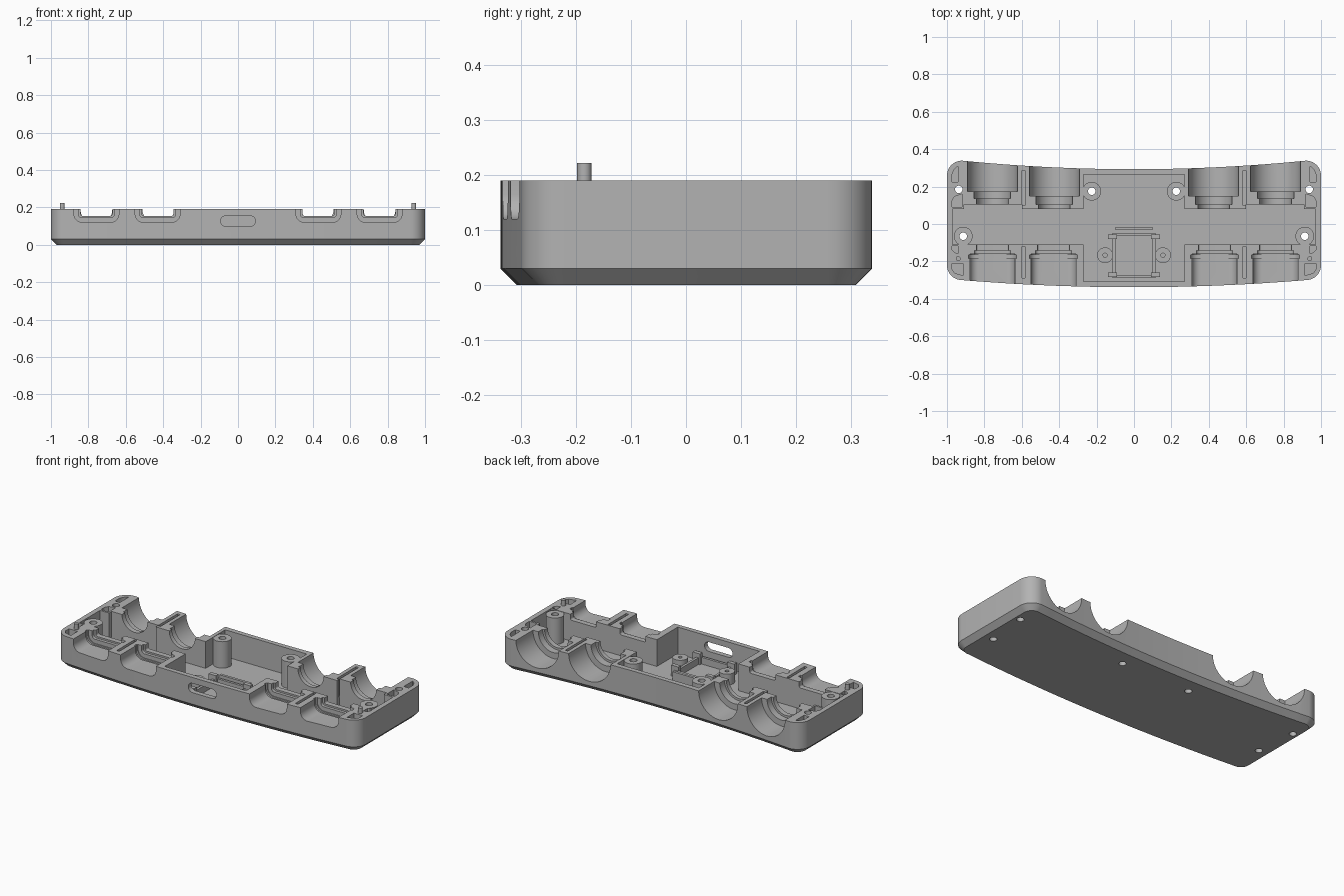
import bpy, bmesh
from math import sin, cos, pi

cube = bpy.data.objects.get("Cube")
if cube:
    bpy.data.objects.remove(cube, do_unlink=True)

TOP, FLOOR, R = 0.19, 0.03, 0.08

grey = bpy.data.materials.new("plain_grey")
grey.use_nodes = True
COLOUR = (0.45, 0.45, 0.45, 1)
grey.diffuse_color = COLOUR
grey.node_tree.nodes["Principled BSDF"].inputs["Base Color"].default_value = COLOUR


def loft(name, loops):
    """Closed solid through matching loops of points."""
    bm = bmesh.new()
    rings = [[bm.verts.new(p) for p in loop] for loop in loops]
    n = len(rings[0])
    for a, b in zip(rings, rings[1:]):
        for i in range(n):
            j = (i + 1) % n
            bm.faces.new((a[i], a[j], b[j], b[i]))
    bm.faces.new(rings[0])
    bm.faces.new(rings[-1])
    bmesh.ops.recalc_face_normals(bm, faces=bm.faces)
    me = bpy.data.meshes.new(name)
    bm.to_mesh(me)
    bm.free()
    me.materials.append(grey)
    ob = bpy.data.objects.new(name, me)
    bpy.context.collection.objects.link(ob)
    return ob


def box(name, x0, x1, y0, y1, z0, z1):
    pts = [(x0, y0), (x1, y0), (x1, y1), (x0, y1)]
    return loft(name, [[(x, y, z) for x, y in pts] for z in (z0, z1)])


def post(name, x, y, r, z0, z1, n=32):
    pts = [(x + r * cos(2 * pi * i / n), y + r * sin(2 * pi * i / n)) for i in range(n)]
    return loft(name, [[(px, py, z) for px, py in pts] for z in (z0, z1)])


def along_y(name, pts, y0, y1):
    return loft(name, [[(x, y, z) for x, z in pts] for y in (y0, y1)])


def trough(name, x, r, y0, y1):
    """Round channel whose axis lies on the rim plane."""
    n = 48
    pts = [(x + r * cos(2 * pi * i / n), TOP + r * sin(2 * pi * i / n)) for i in range(n)]
    return along_y(name, pts, y0, y1)


def notch(name, x, w, z, r, y0, y1):
    """Open-topped channel with rounded lower corners."""
    pts = [(x + w, 0.3), (x - w, 0.3)]
    for cx, start in ((x - w + r, pi), (x + w - r, 1.5 * pi)):
        pts += [(cx + r * cos(start + k * pi / 16), z + r + r * sin(start + k * pi / 16))
                for k in range(9)]
    return along_y(name, pts, y0, y1)


def combine(target, tool, operation):
    mod = target.modifiers.new(operation.lower(), "BOOLEAN")
    mod.operation, mod.solver, mod.object = operation, "EXACT", tool
    bpy.context.view_layer.objects.active = target
    bpy.ops.object.modifier_apply(modifier=mod.name)
    bpy.data.objects.remove(tool, do_unlink=True)


def cut(tool):
    combine(shell, tool, "DIFFERENCE")


def add(tool):
    combine(shell, tool, "UNION")


# Curved plan outline, rounded at four corners
def front_y(x):
    return -0.338 + 0.045 * x * x


def back_y(x):
    return 0.293 + 0.054 * x * x


def outline(inset, z):
    r, c = R - inset, 1 - R
    pts = []

    def corner(sx, cy, start):
        pts.extend((sx * c + r * cos(start + k * pi / 20), cy + r * sin(start + k * pi / 20), z)
                   for k in range(11))
    steps = [c * (k / 12 - 1) for k in range(1, 24)]
    corner(-1, front_y(c) + R, pi)
    pts.extend((x, front_y(x) + inset, z) for x in steps)
    corner(1, front_y(c) + R, 1.5 * pi)
    corner(1, back_y(c) - R, 0)
    pts.extend((x, back_y(x) - inset, z) for x in reversed(steps))
    corner(-1, back_y(c) - R, pi / 2)
    return pts


shell = loft("lower_case", [outline(0.03, 0), outline(0, FLOOR), outline(0, TOP)])

# Main cavity
cut(box("centre_bay", -0.27, 0.27, -0.308, 0.265, FLOOR, 0.3))
cut(box("middle_bay", -0.97, 0.97, -0.11, 0.08, FLOOR, 0.3))

for s in (-1, 1):
    xs = sorted((s * 0.6, s * 0.91))
    cut(box("outer_step", *xs, 0.05, 0.105, FLOOR, 0.3))

    # Connector seats: rear round, front flattened
    for cx, end, step, face in ((0.757, 0.175, 0.135, 0.06), (0.426, 0.15, 0.105, 0.04)):
        x = s * cx
        cut(trough("rear_seat", x, 0.134, end, 0.5))
        cut(trough("rear_collar", x, 0.098, step, end + 0.02))
        cut(trough("rear_opening", x, 0.085, face, step + 0.02))
    for cx in (0.757, 0.43):
        x = s * cx
        cut(notch("front_seat", x, 0.12, 0.12, 0.045, -0.5, -0.16))
        cut(notch("front_groove", x, 0.128, 0.112, 0.045, -0.185, -0.165))
        cut(notch("front_collar", x, 0.097, 0.145, 0.02, -0.17, -0.142))
        cut(notch("front_opening", x, 0.085, 0.155, 0.01, -0.15, -0.09))

    # Narrow slots between the seats
    xs = sorted((s * 0.583, s * 0.6))
    cut(box("front_slot", *xs, -0.29, -0.12, 0.08, 0.3))
    cut(box("rear_slot", *xs, 0.1, 0.285, 0.08, 0.3))

    # Corner lightening pockets
    for y0, y1, inner in ((0.225, 0.31, 0.94), (0.092, 0.16, 0.92),
                          (-0.16, -0.118, 0.94), (-0.275, -0.21, 0.915)):
        outer = 0.972
        mid = (y0 + y1) / 2
        tip = y1 if mid > 0 else y0
        flat = y0 if mid > 0 else y1
        pts = [(inner, tip), (outer - 0.012, tip + (flat - tip) * 0.2),
               (outer, mid), (outer, flat), (inner, flat)]
        cut(loft("pocket", [[(s * x, y, z) for x, y in pts] for z in (0.06, 0.3)]))

    # Screw bosses, board standoffs and locating pegs
    add(post("end_boss", s * 0.913, -0.065, 0.05, 0.02, TOP - 0.002))
    add(post("rear_boss", s * 0.226, 0.175, 0.05, 0.02, TOP - 0.002))
    add(post("standoff", s * 0.155, -0.167, 0.042, 0.02, 0.095))
    add(post("locating_peg", s * 0.94, -0.185, 0.013, 0.1, 0.222, 16))
    for x, y in ((0.913, -0.065), (0.226, 0.175), (0.937, 0.185)):
        cut(post("screw_hole", s * x, y, 0.02, -0.1, 0.3, 24))
    cut(post("pilot_hole", s * 0.155, -0.167, 0.011, 0.05, 0.3, 16))

# Port opening in the front wall
port = []
for cx, start in ((0.065, -pi / 2), (-0.065, pi / 2)):
    port += [(cx + 0.028 * cos(start + k * pi / 12), 0.127 + 0.028 * sin(start + k * pi / 12))
             for k in range(13)]
cut(along_y("port_opening", port, -0.4, -0.25))

# Circuit board cradle
cradle = box("board_cradle", -0.115, 0.115, -0.29, -0.048, 0.02, 0.07)
combine(cradle, box("cradle_opening", -0.1, 0.1, -0.275, -0.063, 0, 0.2), "DIFFERENCE")
back_rib = box("cradle_back_rib", -0.1, 0.1, -0.032, -0.016, 0.02, 0.08)
clips = []
for s in (-1, 1):
    for y in (-0.272, -0.068):
        xs = sorted((s * 0.09, s * 0.138))
        clips.append(box("cradle_clip", *xs, y - 0.012, y + 0.012, 0.02, 0.095))

# Smooth the curved walls, keep edges crisp
for ob in bpy.context.view_layer.objects:
    ob.select_set(ob in [shell, cradle, back_rib] + clips)
bpy.context.view_layer.objects.active = shell
bpy.ops.object.shade_smooth_by_angle(angle=0.5)
